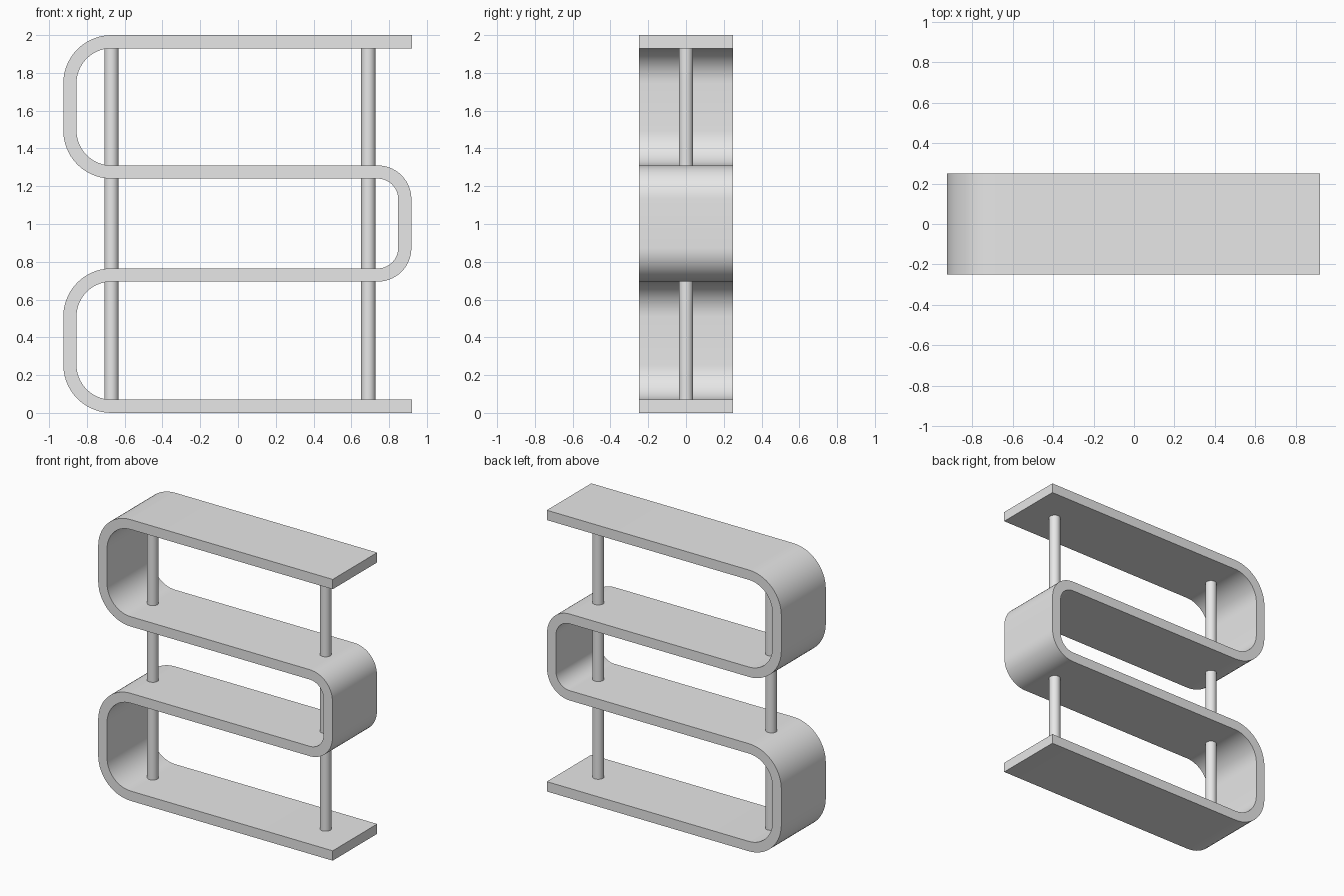
import bpy
import bmesh
from math import sin, cos, radians
from mathutils import Vector

cube = bpy.data.objects.get("Cube")
if cube:
    bpy.data.objects.remove(cube)

# Single grey finish
grey = bpy.data.materials.new("light_grey")
grey.use_nodes = True
grey.diffuse_color = (0.8, 0.8, 0.8, 1)
grey.node_tree.nodes["Principled BSDF"].inputs["Base Color"].default_value = (0.8, 0.8, 0.8, 1)

HALF_THICK = 0.035
DEPTH = 0.5
END_X = 0.92
SHELVES = [0.035, 0.73, 1.275, 1.965]
STEPS = 14


def finish(obj):
    """Apply the material and smooth shading with sharp edges kept."""
    obj.data.materials.append(grey)
    bpy.ops.object.select_all(action="DESELECT")
    obj.select_set(True)
    bpy.context.view_layer.objects.active = obj
    bpy.ops.object.shade_smooth_by_angle(angle=radians(30))


def bend(low, high, centre_x, radius, side):
    """Centreline points and normals of a U-turn; side is -1 left, +1 right."""
    points = []
    for start, cz in ((270, low + radius), (180 if side < 0 else 360, high - radius)):
        for i in range(STEPS + 1):
            a = radians(start + side * 90 * i / STEPS)
            radial = Vector((cos(a), 0, sin(a)))
            centre = Vector((centre_x, 0, cz))
            points.append((centre + radial * radius, radial * -side))
    return points


# Winding shelf band: centreline from the bottom free end to the top one
path = [(Vector((END_X, 0, SHELVES[0])), Vector((0, 0, -1)))]
for i, (low, high) in enumerate(zip(SHELVES, SHELVES[1:])):
    if i % 2 == 0:
        path += bend(low, high, -0.67, 0.22, -1)
    else:
        path += bend(low, high, 0.74, 0.143, 1)
path.append((Vector((END_X, 0, SHELVES[-1])), Vector((0, 0, 1))))

bm = bmesh.new()
front = Vector((0, -DEPTH / 2, 0))
pairs = [(bm.verts.new(p + n * HALF_THICK + front),
          bm.verts.new(p - n * HALF_THICK + front)) for p, n in path]
faces = [bm.faces.new((a[0], a[1], b[1], b[0])) for a, b in zip(pairs, pairs[1:])]
result = bmesh.ops.extrude_face_region(bm, geom=faces, use_keep_orig=True)
moved = [g for g in result["geom"] if isinstance(g, bmesh.types.BMVert)]
bmesh.ops.translate(bm, verts=moved, vec=(0, DEPTH, 0))
bmesh.ops.recalc_face_normals(bm, faces=bm.faces)
mesh = bpy.data.meshes.new("winding_shelf")
bm.to_mesh(mesh)
bm.free()
shelf = bpy.data.objects.new("winding_shelf", mesh)
bpy.context.collection.objects.link(shelf)
finish(shelf)

# Round support poles between the bottom and top shelves
for name, x in (("right_pole", -0.67), ("left_pole", 0.69)):
    bpy.ops.mesh.primitive_cylinder_add(
        vertices=32, radius=0.038, depth=SHELVES[-1] - SHELVES[0], location=(x, 0, 1))
    pole = bpy.context.object
    pole.name = name
    finish(pole)
